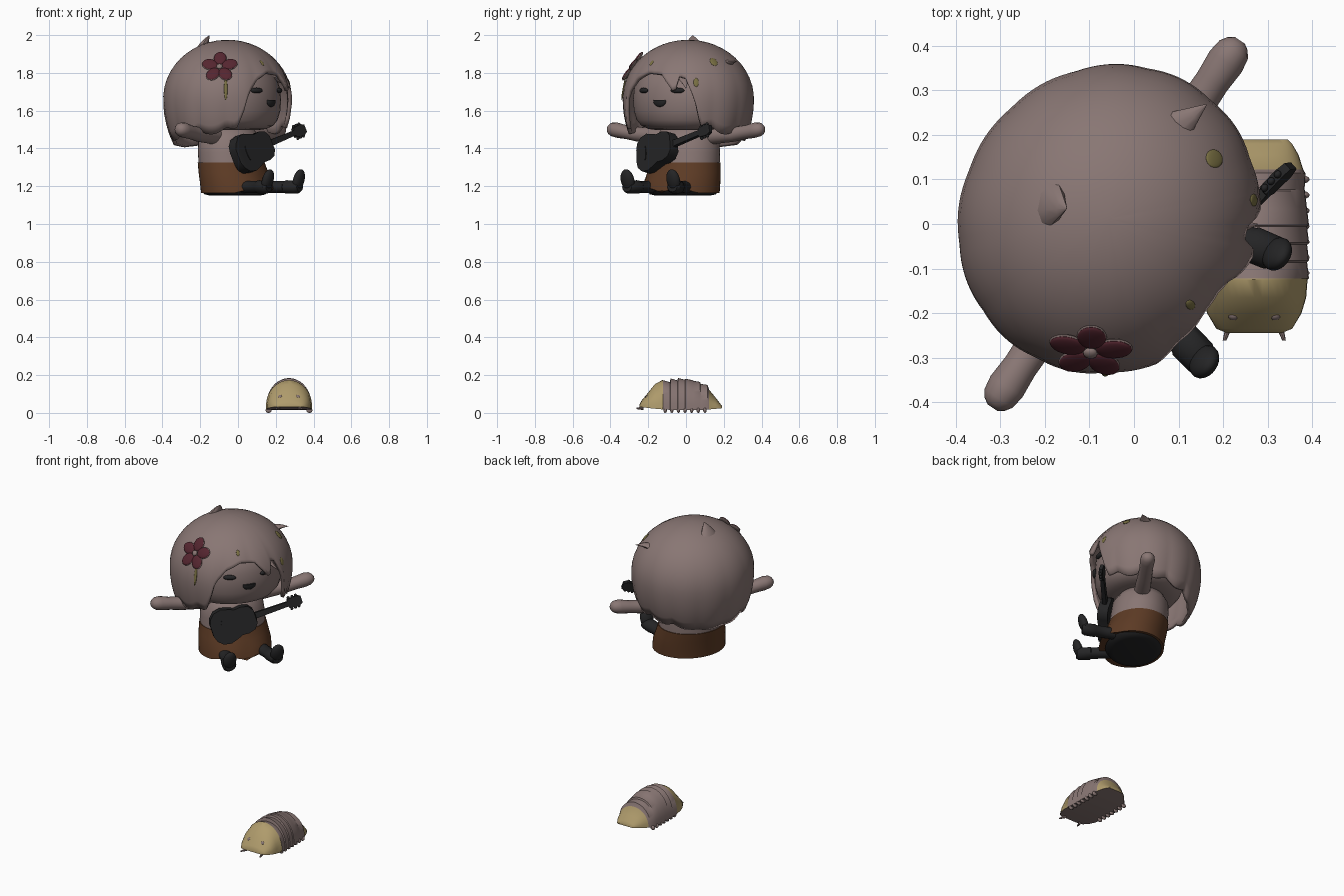
import bpy, bmesh
from math import sin, cos, pi, radians, sqrt
from mathutils import Vector, Matrix

if "Cube" in bpy.data.objects:
    bpy.data.objects.remove(bpy.data.objects["Cube"])


def material(name, r, g, b):
    m = bpy.data.materials.new(name)
    m.use_nodes = True
    m.diffuse_color = (r, g, b, 1)
    m.node_tree.nodes["Principled BSDF"].inputs["Base Color"].default_value = (r, g, b, 1)
    m.node_tree.nodes["Principled BSDF"].inputs["Roughness"].default_value = 0.8
    return m


TAUPE = material("dusty_pink", .25, .183, .174)
YELLOW = material("straw_yellow", .43, .33, .15)
BROWN = material("brown", .108, .043, .018)
RED = material("dark_red", .09, .019, .029)
BLACK = material("black", .018, .018, .019)
OLIVE = material("olive", .19, .16, .055)

# the seated figure is built facing -y, then turned
TURN = Matrix.Translation((-.04, 0, 0)) @ Matrix.Rotation(radians(56), 4, 'Z')
WORLD = Matrix.Identity(4)
made = []


def finish(name, bm, mats, place=TURN):
    bmesh.ops.recalc_face_normals(bm, faces=bm.faces)
    bm.transform(place)
    me = bpy.data.meshes.new(name)
    bm.to_mesh(me)
    bm.free()
    for m in mats:
        me.materials.append(m)
    ob = bpy.data.objects.new(name, me)
    bpy.context.collection.objects.link(ob)
    made.append(ob)
    return ob


def loft(rings, closed=True):
    bm = bmesh.new()
    rows = [[bm.verts.new(p) for p in ring] for ring in rings]
    n = len(rows[0])
    for a, b in zip(rows, rows[1:]):
        for i in range(n):
            j = (i + 1) % n
            bm.faces.new((a[i], a[j], b[j], b[i]))
    if closed:
        bm.faces.new(rows[0])
        bm.faces.new(rows[-1])
    return bm


def oval(center, u, v, n=24):
    c, u, v = Vector(center), Vector(u), Vector(v)
    return [c + u * cos(2 * pi * i / n) + v * sin(2 * pi * i / n) for i in range(n)]


def blob(name, loc, size, mat, rot=None, place=TURN, flat_top=False):
    bm = bmesh.new()
    bmesh.ops.create_uvsphere(bm, u_segments=20, v_segments=12, radius=1)
    if flat_top:
        for v in bm.verts:
            v.co.z = min(v.co.z, .2)
    m = Matrix.Translation(loc) @ (rot or WORLD) @ Matrix.Diagonal((*size, 1))
    return finish(name, bm, [mat], place @ m)


def lerp_table(table, x):
    for (a, p), (b, q) in zip(table, table[1:]):
        if x <= b:
            return p + (q - p) * max(0, x - a) / (b - a)
    return table[-1][1]


# torso, skirt and dark underside: (z, half width, half depth, depth offset)
def barrel(name, rows, mat):
    finish(name, loft([oval((0, o, z), (w, 0, 0), (0, d, 0), 40) for z, w, d, o in rows]), [mat])


barrel("torso", [(1.29, .19, .167, -.01), (1.38, .188, .165, 0), (1.45, .178, .16, .005),
                 (1.50, .14, .13, .01), (1.53, .08, .08, .01)], TAUPE)


def hem_ring(z, w, d, o, wave):
    ring = oval((0, o, z), (w, 0, 0), (0, d, 0), 48)
    for p in ring:
        if p.y < -.08:
            p.z += wave * sin(min(1, abs(p.x) / .18) * pi)
    return ring


finish("skirt", loft([hem_ring(1.163, .212, .186, -.047, .025), hem_ring(1.22, .211, .183, -.037, .015),
                      hem_ring(1.27, .203, .176, -.02, 0), hem_ring(1.325, .193, .17, -.005, 0)]), [BROWN])
barrel("underside", [(1.15, .15, .12, -.03), (1.157, .185, .15, -.03), (1.175, .2, .165, -.03)], BLACK)

# arms and legs, mirrored
for side, word in ((1, "left"), (-1, "right")):
    arm = [(.12, 1.46, .046), (.22, 1.47, .045), (.31, 1.475, .041), (.385, 1.487, .039),
           (.44, 1.497, .043), (.472, 1.5, .038), (.488, 1.5, .027), (.497, 1.5, .013)]
    finish(word + "_arm", loft([oval((side * x, 0, z), (0, r, 0), (0, 0, r * .95), 16)
                                for x, z, r in arm]), [TAUPE])
    leg = [(.09, -.06, .04), (.115, -.2, .038), (.13, -.265, .038), (.131, -.27, .042),
           (.143, -.33, .041), (.145, -.345, .03)]
    finish(word + "_leg", loft([oval((side * x, y, 1.196), (r, 0, 0), (0, 0, r * .85), 16)
                                for x, y, r in leg]), [BLACK])
    blob(word + "_foot", (side * .146, -.337, 1.232), (.04, .026, .06), BLACK, Matrix.Rotation(.3, 4, 'X'))
    # closed eyes
    blob(word + "_eye", (side * .108, -.24, 1.707), (.037, .014, .0145), BLACK,
         Matrix.Rotation(side * .42, 4, 'Z'))

# head with a flat broad chin, and mouth
barrel("head", [(1.497, .16, .14, 0), (1.503, .205, .18, 0), (1.52, .245, .217, 0), (1.55, .27, .24, 0),
                (1.6, .286, .254, 0), (1.66, .29, .258, 0), (1.72, .284, .252, 0),
                (1.78, .262, .232, 0), (1.84, .2, .18, 0)], TAUPE)
blob("mouth", (.005, -.256, 1.65), (.039, .014, .03), BLACK, flat_top=True)

# hair: a dome whose hem height depends on the angle from the face
HEM = [(-180, 1.41), (-145, 1.425), (-110, 1.46), (-64, 1.48), (-46, 1.50), (-40, 1.58), (-35, 1.69),
       (-25, 1.76), (-10, 1.80), (6, 1.79), (15, 1.73), (20, 1.69), (24, 1.78), (30, 1.77), (38, 1.66),
       (44, 1.51), (64, 1.48), (105, 1.46), (145, 1.425), (180, 1.41)]
HAIR_C, HAIR_R, TOP = Vector((0, .02, 1.665)), Vector((.343, .322, .3)), 1.965


def hair_point(deg, t):
    a = radians(deg)
    lock = abs(sin(a * 6.5))
    hem = lerp_table(HEM, deg) + (.025 * (1 - lock) if 46 < abs(deg) < 150 else 0)
    z = TOP - (TOP - hem) * (1 - cos(t * pi / 2))
    h = z - HAIR_C.z
    r = sqrt(max(0, 1 - (h / (HAIR_R.z if h > 0 else .43)) ** 2))
    r *= 1 + .025 * (lock - .4) * t ** 3
    return Vector((sin(a) * HAIR_R.x * r, HAIR_C.y - cos(a) * HAIR_R.y * r, z))


rings = [[hair_point(-180 + 3 * i, t) for i in range(120)] for t in [(j + .3) / 16.3 for j in range(17)]]
bm = loft(rings, False)
bm.verts.ensure_lookup_table()
bm.faces.new([bm.verts[i] for i in range(120)])
hair = finish("hair", bm, [TAUPE])
sol = hair.modifiers.new("thickness", 'SOLIDIFY')
sol.thickness, sol.offset = .02, 0


# pieces laid on the hair surface
def on_hair(x, y, z):
    d = Vector((x, y, z)) - HAIR_C
    d /= sqrt(sum((d[i] / HAIR_R[i]) ** 2 for i in range(3)))
    n = Vector([d[i] / HAIR_R[i] ** 2 for i in range(3)]).normalized()
    return Matrix.Translation(HAIR_C + d + n * .008) @ n.to_track_quat('Z', 'Y').to_matrix().to_4x4()


# flower with five rimmed petals
flower = TURN @ on_hair(-.283, -.118, 1.838)
for k in range(5):
    spin = Matrix.Rotation(2 * pi * k / 5 + pi / 2, 4, 'Z')
    at = spin @ Vector((.055, 0, .004))
    blob(f"petal_rim_{k + 1}", at, (.043, .034, .009), TAUPE, spin, flower)
    blob(f"petal_{k + 1}", at + Vector((0, 0, .004)), (.041, .032, .009), RED, spin, flower)
blob("flower_center", (0, 0, .012), (.016, .016, .01), TAUPE, None, flower)

# olive hair spots and strand
for k, (x, y, z, w, h) in enumerate([(.224, -.09, 1.84, .021, .027), (.195, -.2, 1.74, .014, .024),
                                     (-.057, -.237, 1.85, .01, .018), (-.29, -.165, 1.715, .009, .06)]):
    blob(f"hair_spot_{k + 1}", (0, 0, .002), (w, h, .005), OLIVE, None, TURN @ on_hair(x, y, z))


# stray tufts of hair: flattened cones curving to a tip
def tuft(name, base, tip, width):
    base, tip = Vector(base), Vector(tip)
    along = (tip - base).normalized()
    across = along.cross(Vector((0, 0, 1))).normalized()
    thick = along.cross(across)
    rows = [oval(base.lerp(tip, t) + Vector((0, 0, .012 * sin(pi * t))), across * width * (1 - t),
                 thick * .5 * width * (1 - t), 10) for t in (0, .35, .7, .98)]
    finish(name, loft(rows), [TAUPE], WORLD)


tuft("crown_tuft", (-.195, .045, 1.9), (-.15, .035, 2.0), .075)
tuft("side_tuft", (.06, .19, 1.83), (.165, .27, 1.86), .06)
tuft("fringe_tuft", (.15, -.02, 1.79), (.28, 0, 1.715), .05)

# guitar: one loft along its axis (distance, half width, half thickness)
axis = Vector((.93, -.17, .28)).normalized()
wide = axis.cross(Vector((0, 1, -.3))).normalized()
deep = axis.cross(wide)
start = Vector((-.187, -.158, 1.35))
shape = [(0, .035, .026), (.012, .068, .03), (.04, .095, .03), (.085, .104, .03), (.13, .09, .03),
         (.16, .078, .03), (.20, .081, .03), (.24, .07, .03), (.262, .04, .03), (.266, .017, .012),
         (.46, .014, .011), (.465, .026, .011), (.52, .031, .011), (.545, .02, .01)]
finish("guitar", loft([[start + axis * s + wide * w * a + deep * d * b
                        for a, b in ((1, 1), (-1, 1), (-1, -1), (1, -1))] for s, w, d in shape]), [BLACK])
front = deep if deep.y < 0 else -deep
for k in range(6):
    side = 1 if k % 2 else -1
    blob(f"tuning_peg_{k + 1}", start + axis * (.475 + .022 * (k // 2)) + wide * side * .033,
         (.009, .008, .009), BLACK)
finish("bridge", loft([oval(start + axis * .07 + front * d, axis * .01, wide * .04)
                       for d in (.028, .034)]), [BLACK])

# bug: domed shell with stepped bands (y, half width, height)
CX = .27
bug = [(-.245, .058, .015), (-.235, .082, .035), (-.2, .102, .082), (-.165, .112, .13), (-.125, .115, .155)]
for k in range(6):
    y = -.122 + .04 * k
    top = .17 - 2.3 * (y + .04) ** 2
    bug += [(y, .118 - .12 * max(0, y), top), (y + .036, .114 - .12 * max(0, y), top - .008)]
bug += [(.122, .098, .105), (.155, .08, .062), (.18, .06, .027), (.19, .048, .012)]


def shell_ring(y, w, h):
    arc = [i * pi / 20 for i in range(21)]
    cx, base = CX + .25 * max(0, y - .09), .014 + .3 * y * y
    return [Vector((cx + w * cos(a) * (1 + .04 * abs(cos(a))), y, base + h * sin(a) ** .85)) for a in arc]


bm = loft([shell_ring(*row) for row in bug])
bm.normal_update()
for f in bm.faces:
    y = f.calc_center_median().y
    under = abs(f.normal.z) > .9 and f.calc_center_median().z < .036
    f.material_index = 1 if (y < -.123 or y > .12) and not under else 0
finish("bug_shell", bm, [TAUPE, YELLOW], WORLD)
for side, word in ((1, "left"), (-1, "right")):
    blob(f"bug_{word}_eye", (CX + side * .046, -.204, .082), (.014, .012, .013), TAUPE, None, WORLD)
    finish(f"bug_{word}_antenna", loft([oval((CX + side * x, y, .024), (r, 0, 0), (0, 0, r), 8)
                                        for x, y, r in ((.055, -.225, .009), (.067, -.262, .004))]), [TAUPE], WORLD)
    for k in range(7):
        blob(f"bug_{word}_leg_{k + 1}", (CX + side * .108, -.11 + .035 * k, .014), (.016, .009, .014),
             TAUPE, None, WORLD)

# smooth shading with sharp edges kept
bpy.ops.object.select_all(action='DESELECT')
for ob in made:
    ob.select_set(True)
bpy.context.view_layer.objects.active = made[0]
bpy.ops.object.shade_smooth_by_angle(angle=radians(40))
